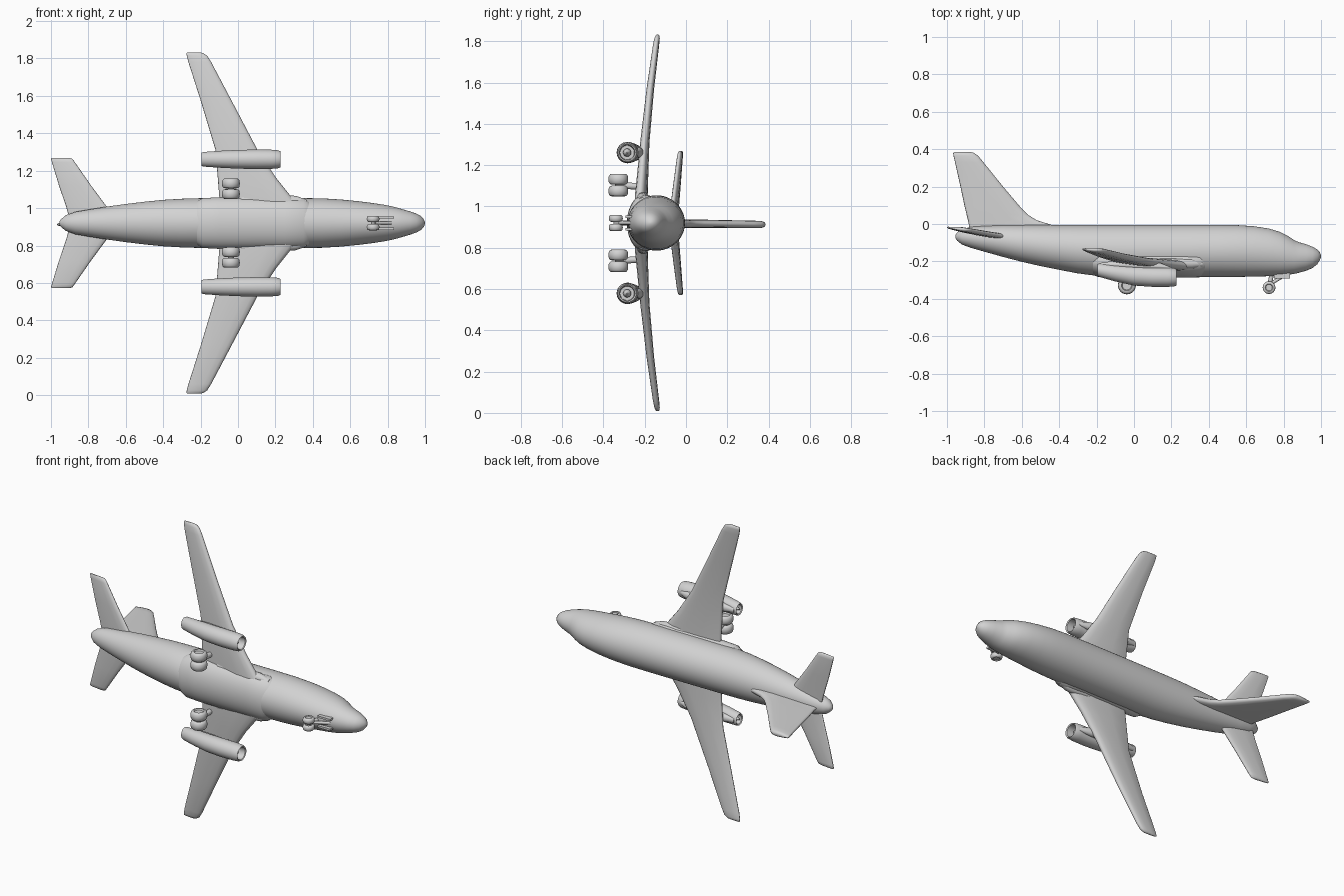
import bpy, bmesh, math
from mathutils import Vector

cube = bpy.data.objects.get("Cube")
if cube:
    bpy.data.objects.remove(cube)

grey = bpy.data.materials.new("light_grey")
grey.use_nodes = True
grey.diffuse_color = (0.65, 0.65, 0.65, 1)
grey.node_tree.nodes["Principled BSDF"].inputs["Base Color"].default_value = (0.65, 0.65, 0.65, 1)

ZC = 0.92                                  # symmetry plane of the aircraft
SIDES = (("upper", 1), ("lower", -1))


def finish(name, bm, angle=40):
    bmesh.ops.recalc_face_normals(bm, faces=bm.faces)
    me = bpy.data.meshes.new(name)
    bm.to_mesh(me)
    bm.free()
    ob = bpy.data.objects.new(name, me)
    bpy.context.collection.objects.link(ob)
    me.materials.append(grey)
    bpy.ops.object.select_all(action='DESELECT')
    ob.select_set(True)
    bpy.context.view_layer.objects.active = ob
    bpy.ops.object.shade_smooth_by_angle(angle=math.radians(angle))
    return ob


def loft(name, rings, angle=40):
    """Skin a list of equal-length point rings and cap both ends."""
    bm = bmesh.new()
    rows = [[bm.verts.new(p) for p in ring] for ring in rings]
    n = len(rows[0])
    for a, b in zip(rows, rows[1:]):
        for i in range(n):
            j = (i + 1) % n
            bm.faces.new((a[i], a[j], b[j], b[i]))
    bm.faces.new(rows[0])
    bm.faces.new(rows[-1][::-1])
    return finish(name, bm, angle)


def body(name, sections, n=40, angle=40):
    """Elliptical tube along x; sections are (x, y, z, half_y, half_z)."""
    rings = []
    for x, y, z, ry, rz in sections:
        rings.append([(x, y + ry * math.cos(2 * math.pi * i / n),
                       z + rz * math.sin(2 * math.pi * i / n)) for i in range(n)])
    return loft(name, rings, angle)


FOIL = ((0, 0), (.015, .4), (.06, .7), (.15, .92), (.35, 1), (.65, .8), (.96, .45), (.99, .3), (1, 0))


def foil(lead, trail, half):
    """Section as (x, offset) pairs around the chord."""
    pts = [(lead + (trail - lead) * c, half * t) for c, t in FOIL]
    return pts + [(x, -t) for x, t in pts[-2:0:-1]]


def panel(name, sections, side, twist=0.0):
    """Wing-like surface; sections are (span, lead_x, trail_x, y, half_thickness)."""
    rings = []
    for s, lead, trail, y, h in sections:
        mid = (lead + trail) / 2
        rings.append([(x, y + t - twist * (x - mid), ZC + side * s) for x, t in foil(lead, trail, h)])
    return loft(name, rings, 60)


def lathe(name, centre, profile, axis='Z', n=28):
    """Revolve (radius, offset) profile about an axis through centre."""
    rings = []
    for r, o in profile:
        ring = []
        for i in range(n):
            a = 2 * math.pi * i / n
            v = Vector((r * math.cos(a), r * math.sin(a), o))
            if axis == 'X':
                v = Vector((o, v.x, v.y))
            ring.append(Vector(centre) + v)
        rings.append(ring)
    return loft(name, rings)


def rod(name, a, b, r, n=12):
    a, b = Vector(a), Vector(b)
    q = (b - a).to_track_quat('Z', 'Y')
    ring = [q @ Vector((r * math.cos(2 * math.pi * i / n), r * math.sin(2 * math.pi * i / n), 0)) for i in range(n)]
    return loft(name, [[a + p for p in ring], [b + p for p in ring]])


def box(name, centre, size):
    bm = bmesh.new()
    bmesh.ops.create_cube(bm, size=1)
    for v in bm.verts:
        v.co = Vector(centre) + Vector([c * s for c, s in zip(v.co, size)])
    return finish(name, bm)


def wheel(name, x, y, z, r, w):
    h = w / 2
    lathe(name, (x, y, z), [(r * .3, -h * .7), (r * .5, -h * .7), (r * .6, -h), (r * .8, -h * .95), (r * .95, -h * .65),
                            (r, 0), (r * .95, h * .65), (r * .8, h * .95), (r * .6, h), (r * .5, h * .7), (r * .3, h * .7)])


# Fuselage: x, top y, bottom y, half width
hull = [(-.955, -.06, -.075, .008), (-.945, -.045, -.09, .022), (-.92, -.028, -.11, .042), (-.87, -.015, -.128, .06),
        (-.8, -.01, -.148, .072), (-.7, -.006, -.176, .088), (-.6, -.005, -.202, .102), (-.5, -.005, -.225, .114),
        (-.4, -.005, -.245, .124), (-.3, -.005, -.264, .13), (-.2, -.005, -.277, .133), (0, -.005, -.281, .134),
        (.3, -.005, -.283, .134), (.45, -.005, -.283, .132), (.55, -.006, -.283, .126), (.64, -.012, -.281, .117),
        (.72, -.024, -.279, .107), (.78, -.042, -.276, .098), (.82, -.062, -.272, .09), (.855, -.085, -.267, .081),
        (.88, -.097, -.261, .074), (.92, -.108, -.25, .062), (.955, -.122, -.235, .05), (.98, -.136, -.215, .036),
        (.994, -.152, -.193, .019), (1, -.167, -.177, .005)]
body("fuselage", [(x, (t + b) / 2, ZC, (t - b) / 2, w) for x, t, b, w in hull], 48, 60)

# Belly fairing between the wings
body("belly_fairing", [(-.22, -.2, ZC, .072, .115), (-.19, -.2, ZC, .084, .133), (-.1, -.2, ZC, .086, .138),
                       (.25, -.2, ZC, .086, .138), (.35, -.2, ZC, .085, .134), (.38, -.2, ZC, .07, .115)])

# Vertical fin: y, leading x, trailing x, half thickness
fin = [(-.08, -.36, -.88, .022), (-.005, -.44, -.882, .021), (.02, -.52, -.888, .02), (.05, -.568, -.895, .02),
       (.09, -.607, -.905, .02), (.2, -.7, -.928, .019), (.33, -.805, -.957, .018), (.365, -.834, -.965, .017),
       (.38, -.855, -.967, .012), (.384, -.87, -.963, .005)]
loft("tail_fin", [[(x, y, ZC - .003 - .012 * max(y, 0) + t) for x, t in foil(l, r, h)] for y, l, r, h in fin], 60)

for tag, s in SIDES:
    # Main wing with kinked leading edge
    panel(tag + "_wing", [(.06, .35, -.1, -.213, .03), (.14, .285, -.1, -.212, .029), (.24, .205, -.108, -.206, .026),
                          (.39, .105, -.12, -.197, .022), (.65, -.032, -.198, -.171, .018),
                          (.86, -.143, -.265, -.144, .015), (.895, -.165, -.274, -.139, .013),
                          (.908, -.185, -.276, -.137, .009), (.912, -.2, -.27, -.137, .004)], s, .06)
    # Wing root leading edge glove
    body(tag + "_wing_root", [(.02, -.21, ZC + s * .12, .025, .03), (.2, -.21, ZC + s * .12, .03, .035),
                              (.31, -.212, ZC + s * .115, .028, .03), (.365, -.214, ZC + s * .11, .015, .016)], 16)
    # Horizontal stabiliser
    panel(tag + "_stabiliser", [(.02, -.64, -.9, -.058, .015), (.085, -.7, -.918, -.052, .015),
                                (.2, -.785, -.957, -.04, .014), (.325, -.872, -.995, -.027, .012),
                                (.343, -.885, -1, -.025, .009), (.348, -.9, -.995, -.025, .004)], s, .12)

    # Engine nacelle with hollow intake and exhaust
    ez = ZC + s * .341
    body(tag + "_engine", [(-.15, -.25, ez, .024, .026), (-.19, -.246, ez, .026, .028), (-.195, -.246, ez, .032, .035),
                           (-.185, -.247, ez, .036, .039), (-.1, -.262, ez, .045, .045), (0, -.277, ez, .052, .05),
                           (.1, -.283, ez, .053, .052), (.18, -.284, ez, .052, .051), (.215, -.285, ez, .049, .048),
                           (.226, -.285, ez, .044, .043), (.222, -.285, ez, .037, .037), (.16, -.285, ez, .034, .034)], 32)
    lathe(tag + "_intake_hub", (.15, -.285, ez), [(.02, 0), (.019, .025), (.012, .045), (.003, .055)], 'X', 20)
    lathe(tag + "_exhaust_cone", (-.14, -.248, ez), [(.016, 0), (.012, -.03), (.003, -.055)], 'X', 20)
    # Pylon fairing blending the nacelle into the wing
    body(tag + "_pylon", [(-.18, -.218, ez, .01, .014), (-.1, -.218, ez, .022, .026), (.05, -.222, ez, .026, .028),
                          (.14, -.228, ez, .02, .024), (.2, -.238, ez, .006, .012)], 20)

    # Main landing gear: paired wheels, axle and leg
    gx, gy = -.038, -.328
    for part, off in (("inner", .155), ("outer", .212)):
        wheel(f"{tag}_{part}_main_wheel", gx, gy, ZC + s * off, .048, .052)
    rod(tag + "_main_axle", (gx, gy, ZC + s * .14), (gx, gy, ZC + s * .227), .015)
    rod(tag + "_main_leg", (gx, gy, ZC + s * .183), (gx, -.2, ZC + s * .175), .016)

    # Nose gear wheel and bay door
    wheel(tag + "_nose_wheel", .722, -.34, ZC + s * .022, .034, .033)
    box(tag + "_nose_gear_door", (.792, -.277, ZC + s * .03), (.085, .03, .012))

# Nose gear leg and axle
rod("nose_axle", (.722, -.34, ZC - .034), (.722, -.34, ZC + .034), .011)
rod("nose_leg", (.722, -.34, ZC), (.74, -.25, ZC), .012)
rod("nose_drag_brace", (.722, -.325, ZC), (.82, -.265, ZC), .009)
